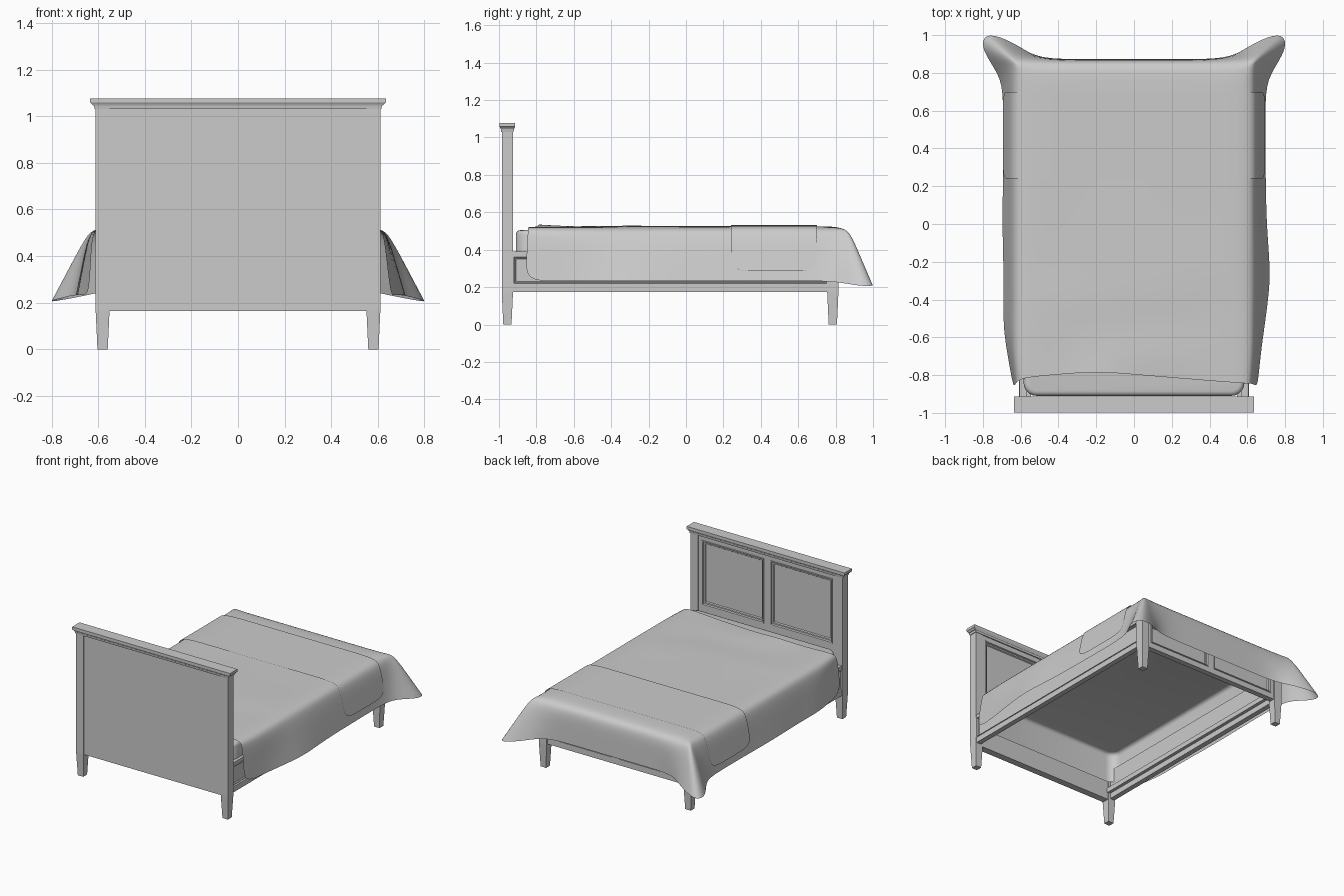
import bpy, bmesh, random
from mathutils import Vector

if "Cube" in bpy.data.objects:
    bpy.data.objects.remove(bpy.data.objects["Cube"])

random.seed(4)


def make(name, verts, faces, smooth=False, subdiv=0):
    me = bpy.data.meshes.new(name)
    me.from_pydata([tuple(v) for v in verts], [], faces)
    bm = bmesh.new()
    bm.from_mesh(me)
    bmesh.ops.recalc_face_normals(bm, faces=bm.faces)
    bm.to_mesh(me)
    bm.free()
    ob = bpy.data.objects.new(name, me)
    bpy.context.collection.objects.link(ob)
    if smooth:
        me.polygons.foreach_set("use_smooth", [True] * len(me.polygons))
    if subdiv:
        mod = ob.modifiers.new("Subdivision", 'SUBSURF')
        mod.levels = mod.render_levels = subdiv
    return ob


def loop_faces(loops, n, first=True, last=True):
    """Faces joining successive closed loops of n vertices."""
    f = [(k * n + i, k * n + (i + 1) % n, (k + 1) * n + (i + 1) % n, (k + 1) * n + i)
         for k in range(loops - 1) for i in range(n)]
    if first:
        f.append(tuple(range(n)))
    if last:
        f.append(tuple(range((loops - 1) * n, loops * n)))
    return f


def loft(name, sections):
    """Stack of rectangles (z, x0, x1, y0, y1)."""
    v = []
    for z, x0, x1, y0, y1 in sections:
        v += [(x0, y0, z), (x1, y0, z), (x1, y1, z), (x0, y1, z)]
    return make(name, v, loop_faces(len(sections), 4))


def box(name, x0, x1, y0, y1, z0, z1):
    return loft(name, [(z0, x0, x1, y0, y1), (z1, x0, x1, y0, y1)])


def tray(name, origin, u, n, w, h, m=0.012):
    """Moulded recessed panel: raised bead, then a sunk centre."""
    o, u, n, up = Vector(origin), Vector(u), Vector(n), Vector((0, 0, 1))
    v = []
    for ins, d in [(0, 0), (0, .005), (m * .7, .005), (m, -.006), (m * 1.8, -.006), (m * 2.2, -.014)]:
        for a, b in [(ins, ins), (w - ins, ins), (w - ins, h - ins), (ins, h - ins)]:
            v.append(o + u * a + up * b + n * d)
    return make(name, v, loop_faces(6, 4, first=False))


# Posts with tapered feet
for side, s in (("left", -1), ("right", 1)):
    for end, yc, top in (("head", -.955, 1.035), ("foot", .785, .39)):
        secs = []
        for z, r in ((0, .022), (.17, .03), (top, .03)):
            xc = s * .581
            secs.append((z, xc - r, xc + r, yc - r, yc + r))
        loft(f"{side}_{end}_post", secs)

# Headboard: outer slab, inner frame, two moulded panels
box("headboard_slab", -.552, .552, -.98, -.948, .165, 1.035)
box("headboard_top_rail", -.552, .552, -.95, -.93, 1.0, 1.035)
box("headboard_bottom_rail", -.552, .552, -.95, -.93, .165, .53)
for name, a, b in (("left", -.552, -.525), ("middle", -.025, .025), ("right", .525, .552)):
    box(f"headboard_{name}_stile", a, b, -.95, -.93, .53, 1.0)
for name, x in (("left", -.525), ("right", .025)):
    tray(f"headboard_{name}_panel", (x, -.93, .53), (1, 0, 0), (0, 1, 0), .5, .47)

# Crown moulding
crown = [(1.03, .615, .033), (1.045, .618, .035), (1.046, .622, .036), (1.053, .627, .039),
         (1.058, .634, .042), (1.077, .634, .042)]
loft("headboard_crown", [(z, -x, x, -.955 - d, -.955 + d) for z, x, d in crown])

# Side rails with long moulded panels outside and ledges inside
for side, s in (("left", -1), ("right", 1)):
    a, b = sorted((s * .568, s * .59))
    box(f"{side}_rail_board", a, b, -.93, .76, .175, .39)
    for name, z0, z1 in (("lower", .175, .215), ("upper", .365, .39)):
        a, b = sorted((s * .59, s * .605))
        box(f"{side}_rail_{name}_strip", a, b, -.925, .755, z0, z1)
    tray(f"{side}_rail_panel", (s * .605, -.925, .215), (0, 1, 0), (s, 0, 0), 1.68, .15, .007)
    a, b = sorted((s * .545, s * .568))
    box(f"{side}_slat_ledge", a, b, -.93, .76, .215, .25)

# Low footboard
box("footboard_slab", -.552, .552, .765, .79, .175, .39)
box("footboard_top_rail", -.552, .552, .79, .805, .36, .39)
box("footboard_bottom_rail", -.552, .552, .79, .805, .175, .215)
for name, a, b in (("left", -.552, -.525), ("middle", -.025, .025), ("right", .525, .552)):
    box(f"footboard_{name}_stile", a, b, .79, .805, .215, .36)
for name, x in (("left", -.525), ("right", .025)):
    tray(f"footboard_{name}_panel", (x, .805, .215), (1, 0, 0), (0, 1, 0), .5, .145, .009)

# Mattress: rounded shell, open underneath
bm = bmesh.new()
bmesh.ops.create_cube(bm, size=1)
for v in bm.verts:
    v.co = (v.co.x * 1.17, v.co.y * 1.67 - .075, v.co.z * .22 + .395)
upright = [e for e in bm.edges if abs(e.verts[0].co.z - e.verts[1].co.z) > .1]
bmesh.ops.bevel(bm, geom=upright, offset=.07, segments=5, profile=.5, affect='EDGES')
rim = [e for e in bm.edges if all(v.co.z > .5 for v in e.verts)]
bmesh.ops.bevel(bm, geom=rim, offset=.025, segments=3, profile=.5, affect='EDGES')
low = [f for f in bm.faces if all(v.co.z < .29 for v in f.verts)]
bmesh.ops.delete(bm, geom=low, context='FACES')
me = bpy.data.meshes.new("mattress")
bm.to_mesh(me)
bm.free()
me.polygons.foreach_set("use_smooth", [True] * len(me.polygons))
bpy.context.collection.objects.link(bpy.data.objects.new("mattress", me))

# Blanket: gently rumpled top, then a shoulder and a hanging hem on three sides
xs = [-.605, -.4, -.2, 0, .2, .4, .605]
ys = [-.83, -.69, -.55, -.4, -.25, 0, .3, .68, .825]
hems = {-1: [.64, .67, .692, .69, .69, .698, .692, .69, .71],
        1: [.655, .67, .69, .71, .724, .70, .697, .692, .715]}
fan = [((.65, .855), (.815, .93, .205)), ((.65, .88), (.79, 1.015, .205)),
       ((.62, .88), (.68, .98, .225)), ((.59, .875), (.59, .93, .245))]
verts, faces = [], []
for j, y in enumerate(ys):
    for x in xs:
        edge = abs(x) > .6
        z = .525 + (random.uniform(-.006, .006) if y < .2 and not edge else 0)
        yy = y
        if j == 0:
            yy += .05 * max(0, 1 - abs(x + .2) / .6) - .015 * (x > .5)
            z += .02 * (x == -.2)
        verts.append((x, yy, z))
nx = len(xs)
for j in range(len(ys) - 1):
    for i in range(nx - 1):
        a = j * nx + i
        faces.append((a, a + 1, a + nx + 1, a + nx))


def side_columns(s):
    """Skirt columns from the head to the foot corner: (top index, shoulder, hem)."""
    i = 0 if s < 0 else nx - 1
    cols = []
    for j, y in enumerate(ys):
        yh = y - .03 if j == 0 else (.79 if j == len(ys) - 1 else y)
        sx = .625 if j == 0 else .642
        cols.append((j * nx + i, (s * sx, y - .015 * (j == 0), .493), (s * hems[s][j], yh, .232)))
    for (sx, sy), (hx, hy, hz) in fan:
        cols.append(((len(ys) - 1) * nx + i, (s * sx, sy, .49), (s * hx, hy, hz)))
    return cols


foot = [((len(ys) - 1) * nx + i, (x, .868, .493), (x * 1.25, .873, .26))
        for i, x in enumerate(xs) if abs(x) < .5]
columns = side_columns(-1) + foot + side_columns(1)[::-1]
prev = None
for top, sh, hem in columns:
    k = len(verts)
    mid = Vector(sh).lerp(Vector(hem), .5)
    verts += [sh, mid, hem]
    cur = (top, k, k + 1, k + 2)
    if prev:
        if prev[0] == cur[0]:
            faces.append((prev[0], prev[1], cur[1]))
        else:
            faces.append((prev[0], prev[1], cur[1], cur[0]))
        for r in (1, 2):
            faces.append((prev[r], prev[r + 1], cur[r + 1], cur[r]))
    prev = cur
make("blanket", verts, faces, smooth=True, subdiv=2)

# Folded runner across the foot of the bed
half = [(.694, .285), (.672, .39), (.649, .497), (.607, .532), (.4, .532), (.2, .532)]
prof = [(-x, z) for x, z in half] + [(0, .532)] + [(x, z) for x, z in half[::-1]]
rows = [.24, .39, .55, .70]
verts = [(x, y, z) for y in rows for x, z in prof]
n = len(prof)
faces = [(j * n + i, j * n + i + 1, (j + 1) * n + i + 1, (j + 1) * n + i)
         for j in range(len(rows) - 1) for i in range(n - 1)]
make("runner", verts, faces, smooth=True, subdiv=2)
